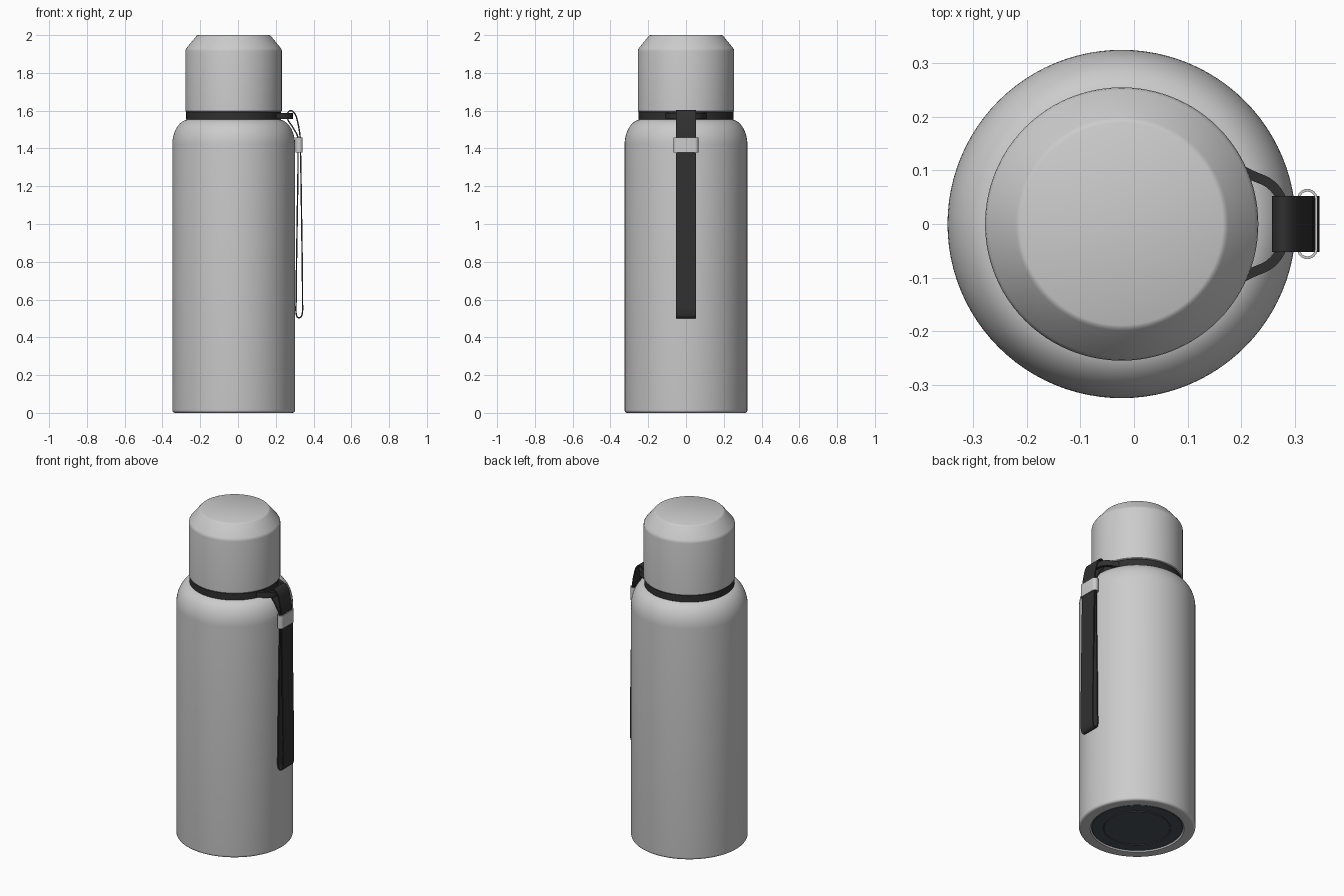
import bpy, bmesh, math
from mathutils import Vector

if "Cube" in bpy.data.objects:
    bpy.data.objects.remove(bpy.data.objects["Cube"])

CX = -0.023  # bottle axis


def material(name, rgb):
    m = bpy.data.materials.new(name)
    m.diffuse_color = (*rgb, 1)
    m.use_nodes = True
    m.node_tree.nodes["Principled BSDF"].inputs["Base Color"].default_value = m.diffuse_color
    return m


BLACK = material("black_rubber", (0.03, 0.03, 0.03))
SLATE = material("slate_rubber", (0.07, 0.085, 0.095))


def finish(name, bm, mat=None, angle=35):
    bmesh.ops.remove_doubles(bm, verts=bm.verts, dist=1e-5)
    bmesh.ops.recalc_face_normals(bm, faces=bm.faces)
    me = bpy.data.meshes.new(name)
    bm.to_mesh(me)
    bm.free()
    ob = bpy.data.objects.new(name, me)
    bpy.context.collection.objects.link(ob)
    if mat:
        me.materials.append(mat)
    bpy.ops.object.select_all(action='DESELECT')
    ob.select_set(True)
    bpy.context.view_layer.objects.active = ob
    bpy.ops.object.shade_smooth_by_angle(angle=math.radians(angle))
    return ob


def arc(cx, cz, rx, rz, a0, a1, n=8):
    out = []
    for i in range(n + 1):
        a = math.radians(a0 + (a1 - a0) * i / n)
        out.append((cx + rx * math.cos(a), cz + rz * math.sin(a)))
    return out


def lathe(name, profile, mat=None, closed=False):
    """Revolve an (r, z) profile round the bottle axis."""
    bm = bmesh.new()
    vs = [bm.verts.new((CX + r, 0, z)) for r, z in profile]
    pairs = list(zip(vs, vs[1:])) + ([(vs[-1], vs[0])] if closed else [])
    edges = [bm.edges.new(p) for p in pairs]
    bmesh.ops.spin(bm, geom=vs + edges, cent=(CX, 0, 0), axis=(0, 0, 1),
                   angle=2 * math.pi, steps=96)
    return finish(name, bm, mat)


def smooth_path(pts, closed, n=6):
    """Hermite curve through uneven 2D points."""
    p = [Vector(q) for q in pts]
    k = len(p)
    tan = []
    for i in range(k):
        a = p[i] - p[i - 1] if closed or i else p[1] - p[0]
        b = p[(i + 1) % k] - p[i] if closed or i < k - 1 else a
        tan.append((a.normalized() + b.normalized()).normalized())
    out = []
    for i in range(k if closed else k - 1):
        j = (i + 1) % k
        d = (p[j] - p[i]).length
        for s in range(n):
            t = s / n
            out.append(p[i] * (2*t**3 - 3*t**2 + 1) + p[j] * (3*t**2 - 2*t**3)
                       + tan[i] * d * (t**3 - 2*t**2 + t) + tan[j] * d * (t**3 - t**2))
    return out if closed else out + [p[-1]]


def band(name, path, closed, thick, lo, hi, place, mat=None):
    """Flat band following a 2D path, from lo to hi along the third axis."""
    bm = bmesh.new()
    path = [Vector(q) for q in path]
    k = len(path)
    rows = []
    for i, q in enumerate(path):
        a = path[i - 1] if closed or i else q
        b = path[(i + 1) % k] if closed or i < k - 1 else q
        t = (b - a).normalized()
        nrm = Vector((-t.y, t.x)) * thick / 2
        rows.append([bm.verts.new(place(c.x, c.y, w)) for c, w in
                     ((q + nrm, lo), (q - nrm, lo), (q - nrm, hi), (q + nrm, hi))])
    for i in range(k if closed else k - 1):
        r, s = rows[i], rows[(i + 1) % k]
        for j in range(4):
            bm.faces.new((r[j], r[(j + 1) % 4], s[(j + 1) % 4], s[j]))
    if not closed:
        bm.faces.new(rows[0])
        bm.faces.new(rows[-1])
    return finish(name, bm, mat)


# Bottle body with rounded shoulder and recessed underside
lathe("body", [(0, 0.012), (0.255, 0.012), (0.262, 0.0)]
      + arc(0.310, 0.015, 0.015, 0.015, -90, 0, 6)
      + arc(0.235, 1.42, 0.09, 0.134, 0, 90, 16) + [(0, 1.554)])

# Rubber base pad with a shallow groove
lathe("base_pad", [(0, 0.004), (0.182, 0.004), (0.184, 0.008), (0.188, 0.008),
                   (0.190, 0.004), (0.252, 0.004), (0.255, 0.007), (0.255, 0.012)], SLATE)

# Cap with chamfered top and softened edges
lathe("cap", [(0, 1.594), (0.251, 1.594), (0.255, 1.598), (0.255, 1.915), (0.2535, 1.924),
              (0.249, 1.932), (0.199, 1.993), (0.195, 1.997), (0.189, 2.0), (0, 2.0)])

# Rubber ring round the neck
lathe("neck_ring", [(0.22, 1.550), (0.248, 1.550), (0.251, 1.553), (0.251, 1.592),
                    (0.248, 1.595), (0.22, 1.595)], BLACK, closed=True)

# Strap eyelet on the ring
half = [(0.19, 0.106), (0.222, 0.090), (0.252, 0.076), (0.271, 0.055), (0.279, 0.03)]
eyelet = half + [(0.281, 0)] + [(x, -y) for x, y in reversed(half)]
band("strap_eyelet", smooth_path(eyelet, False), False, 0.018, 1.555, 1.588,
     lambda a, b, w: (a, b, w), BLACK)

# Looped carrying strap
strap = [(0.264, 1.588), (0.278, 1.600), (0.298, 1.588), (0.318, 1.53), (0.329, 1.46),
         (0.331, 1.38), (0.337, 1.0), (0.341, 0.6), (0.339, 0.52), (0.333, 0.508),
         (0.324, 0.503), (0.315, 0.507), (0.309, 0.52), (0.308, 0.6), (0.313, 1.0),
         (0.318, 1.38), (0.317, 1.46), (0.290, 1.512), (0.263, 1.557)]
band("strap", smooth_path(strap, True), True, 0.007, -0.052, 0.052,
     lambda a, b, w: (a, w, b), BLACK)

# Strap slider: flattened tube with round ends
slider = (arc(0.3235, 0.0465, 0.0165, 0.0165, 0, 180, 12)
          + arc(0.3235, -0.0465, 0.0165, 0.0165, 180, 360, 12))
band("strap_slider", slider, True, 0.005, 1.378, 1.458, lambda a, b, w: (a, b, w))
